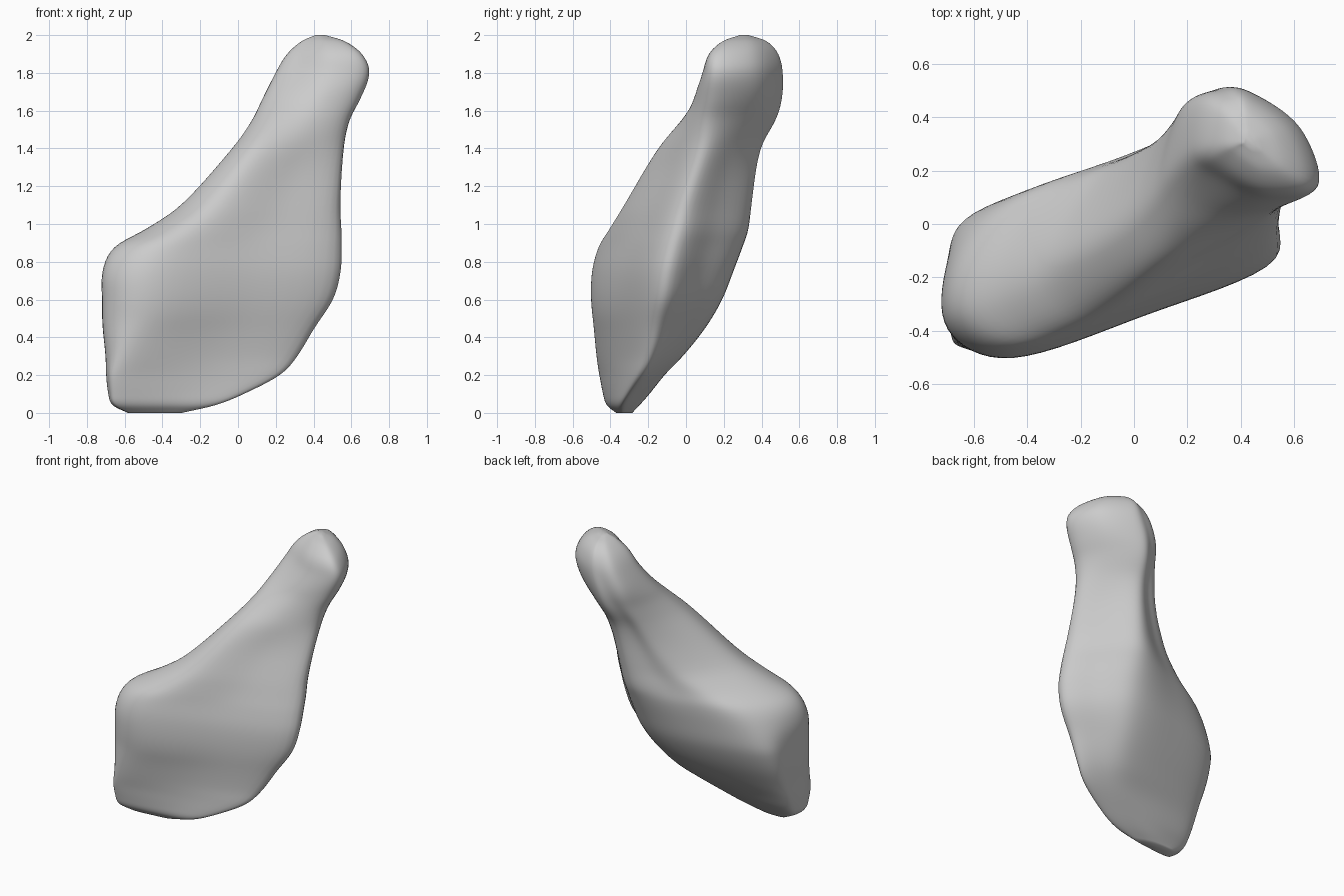
import bpy, bmesh, math
from mathutils import Vector

if "Cube" in bpy.data.objects:
    bpy.data.objects.remove(bpy.data.objects["Cube"])

# Cross-sections: z, left x, right x, front-left y, right ridge y, back bulge x, back bulge y, back-left y
SECTIONS = [
    (0.00, -.58, -.30, -.37, -.34, -.42, -.29, -.29),
    (0.04, -.66, -.12, -.42, -.34, -.35, -.25, -.27),
    (0.10, -.68, .03, -.44, -.31, -.25, -.20, -.22),
    (0.20, -.69, .22, -.46, -.25, -.08, -.12, -.16),
    (0.30, -.69, .31, -.475, -.21, .02, -.02, -.10),
    (0.45, -.70, .40, -.49, -.18, .10, .10, -.02),
    (0.60, -.70, .50, -.505, -.15, .15, .19, .035),
    (0.75, -.695, .54, -.50, -.13, .18, .25, .06),
    (0.88, -.63, .545, -.465, -.10, .20, .30, .09),
    (0.97, -.47, .545, -.41, -.07, .22, .33, .13),
    (1.10, -.28, .54, -.33, -.03, .25, .345, .20),
    (1.40, -.02, .56, -.15, .08, .30, .39, .31),
    (1.55, .08, .59, -.02, .11, .33, .47, .38),
    (1.66, .13, .645, .08, .13, .37, .50, .43),
    (1.80, .20, .695, .17, .14, .43, .50, .46),
    (1.90, .26, .655, .21, .15, .43, .48, .44),
    (1.97, .34, .56, .26, .21, .43, .42, .39),
    (2.00, .41, .46, .30, .29, .43, .33, .32),
]
PER_SPAN, STEPS = 8, 5


def slope(i, j):
    a, b = SECTIONS[max(i - 1, 0)], SECTIONS[min(i + 1, len(SECTIONS) - 1)]
    return (b[j] - a[j]) / (b[0] - a[0])


def levels():
    """Smoothly interpolated sections from bottom to top."""
    for i in range(len(SECTIONS) - 1):
        a, b = SECTIONS[i], SECTIONS[i + 1]
        h = b[0] - a[0]
        for s in range(STEPS):
            t = s / STEPS
            row = [a[0] + h * t]
            for j in range(1, 8):
                row.append(a[j] * (1 + 2*t) * (1-t)**2 + b[j] * t*t * (3 - 2*t)
                           + h * slope(i, j) * t * (1-t)**2 - h * slope(i+1, j) * t*t * (1-t))
            yield row
    yield list(SECTIONS[-1])


def ramp(z, start, end):
    return min(max((z - start) / (end - start), 0), 1)


def ring(bm, row):
    """Closed curve through the left end, front, right ridge and back."""
    z, xl, xr, fl, ridge, xb, yb, bl = row
    w, head = xr - xl, ramp(z, 1.3, 1.7)
    upper = ramp(z, 0.6, 1.1)
    front = Vector((xl + w * (.08 + .12 * ramp(z, .2, .5)), fl))
    right = Vector((xr, ridge))
    back = Vector((xb, yb))
    back_left = Vector((xl + w * (.07 + .15 * upper * (1 - head)), bl))
    pts = []
    for a, b, amount in ((front, right, .02 + .15 * head),
                         (right, back, .06 + .11 * head),
                         (back, back_left, .04 + .08 * head)):
        d = b - a
        pts += [a, (a + b) / 2 + Vector((d.y, -d.x)) * amount]
    deep = .68 - .18 * upper
    inset = .03 * w * head
    pts += [back_left, Vector((xl, fl + (bl - fl) * deep)),
            Vector((xl + inset, fl + (bl - fl) * .2))]
    verts, n = [], len(pts)
    for k in range(n):
        p0, p1, p2, p3 = (pts[(k + m) % n] for m in (-1, 0, 1, 2))
        for s in range(PER_SPAN):
            t = s / PER_SPAN
            p = 0.5 * (2*p1 + (p2-p0)*t + (2*p0-5*p1+4*p2-p3)*t*t + (3*p1-p0-3*p2+p3)*t**3)
            verts.append(bm.verts.new((p.x, p.y, z)))
    return verts


# Bone body and rounded head as one continuous loft
bm = bmesh.new()
rings = [ring(bm, r) for r in levels()]
count = len(rings[0])
for lo, hi in zip(rings, rings[1:]):
    for k in range(count):
        n = (k + 1) % count
        bm.faces.new((lo[k], lo[n], hi[n], hi[k]))
bm.faces.new(rings[0][::-1])
bm.faces.new(rings[-1])
for _ in range(4):
    bmesh.ops.smooth_vert(bm, verts=[v for r in rings[1:-1] for v in r], factor=0.5,
                          use_axis_x=True, use_axis_y=True, use_axis_z=True)
for f in bm.faces:
    f.smooth = True
bmesh.ops.recalc_face_normals(bm, faces=bm.faces)
mesh = bpy.data.meshes.new("bone")
bm.to_mesh(mesh)
bm.free()
bone = bpy.data.objects.new("bone", mesh)
bpy.context.collection.objects.link(bone)
